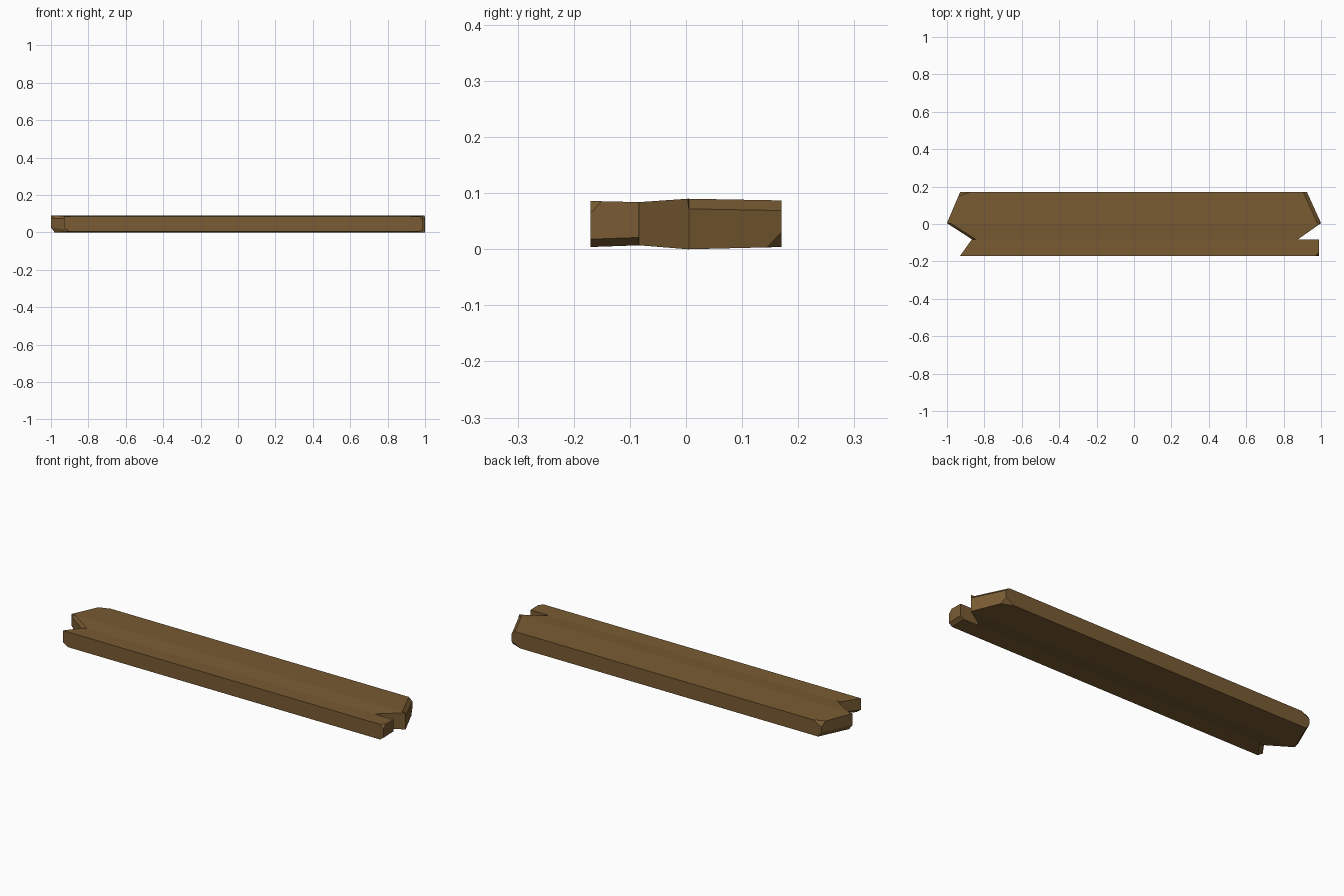
import bpy, bmesh
from mathutils import Vector

if "Cube" in bpy.data.objects:
    bpy.data.objects.remove(bpy.data.objects["Cube"])

wood = bpy.data.materials.new("brown wood")
wood.diffuse_color = (0.19, 0.105, 0.033, 1)
wood.use_nodes = True
wood.node_tree.nodes["Principled BSDF"].inputs["Base Color"].default_value = wood.diffuse_color

# Cross-sections from front to back:
# y, z low, z high, (left x, top chamfer, bottom chamfer), (right x, top chamfer, bottom chamfer)
NO, BIG, SMALL = (0, 0), (0.03, 0.02), (0.02, 0.014)
TOP_R, LOW_L = (0.02, 0.018), (0.02, 0.027)
rows = [
    (-0.170, 0.004, 0.086, (-0.93, NO, BIG), (0.99, NO, SMALL)),       # prong front
    (-0.084, 0.007, 0.084, (-0.868, NO, BIG), (0.99, NO, SMALL)),      # prong back
    (-0.083, 0.007, 0.084, (-0.865, SMALL, NO), (0.875, NO, NO)),      # notch
    (0.003, 0.000, 0.090, (-0.998, SMALL, LOW_L), (0.998, NO, NO)),    # notch mouth
    (0.005, 0.000, 0.090, (-1.0, NO, LOW_L), (1.0, TOP_R, NO)),        # pointed tip
    (0.170, 0.004, 0.087, (-0.93, NO, LOW_L), (0.925, TOP_R, NO)),     # back edge
]


def section(y, lo, hi, left, right):
    (xl, lt, lb), (xr, rt, rb) = left, right
    return [(xl + lb[0], y, lo), (xr - rb[0], y, lo), (xr, y, lo + rb[1]),
            (xr, y, hi - rt[1]), (xr - rt[0], y, hi), (xl + lt[0], y, hi),
            (xl, y, hi - lt[1]), (xl, y, lo + lb[1])]


# Loft the plank through the sections
bm = bmesh.new()
loops = [[bm.verts.new(p) for p in section(*r)] for r in rows]
for a, b in zip(loops, loops[1:]):
    for i in range(8):
        j = (i + 1) % 8
        bm.faces.new((a[i], a[j], b[j], b[i]))
bm.faces.new(loops[0])
bm.faces.new(loops[-1])
bmesh.ops.remove_doubles(bm, verts=bm.verts[:], dist=1e-5)
bmesh.ops.recalc_face_normals(bm, faces=bm.faces[:])


# Chip a corner off with a plane through three points
def chip(a, b, c):
    a, b, c = Vector(a), Vector(b), Vector(c)
    n = (b - a).cross(c - a).normalized()
    if n.dot(a) < n.dot(Vector((0, 0, 0.045))):
        n = -n
    geom = bm.verts[:] + bm.edges[:] + bm.faces[:]
    bmesh.ops.bisect_plane(bm, geom=geom, dist=1e-6, plane_co=a, plane_no=n, clear_outer=True)
    bmesh.ops.holes_fill(bm, edges=[e for e in bm.edges if e.is_boundary], sides=0)


chip((0.875, 0.17, 0.004), (0.936, 0.145, 0.004), (0.925, 0.17, 0.03))
chip((-0.88, 0.17, 0.087), (-0.94, 0.148, 0.087), (-0.93, 0.17, 0.06))
chip((0.97, -0.17, 0.086), (0.99, -0.15, 0.086), (0.99, -0.17, 0.064))

bmesh.ops.recalc_face_normals(bm, faces=bm.faces[:])
mesh = bpy.data.meshes.new("plank")
bm.to_mesh(mesh)
bm.free()
mesh.materials.append(wood)
bpy.context.collection.objects.link(bpy.data.objects.new("plank", mesh))
